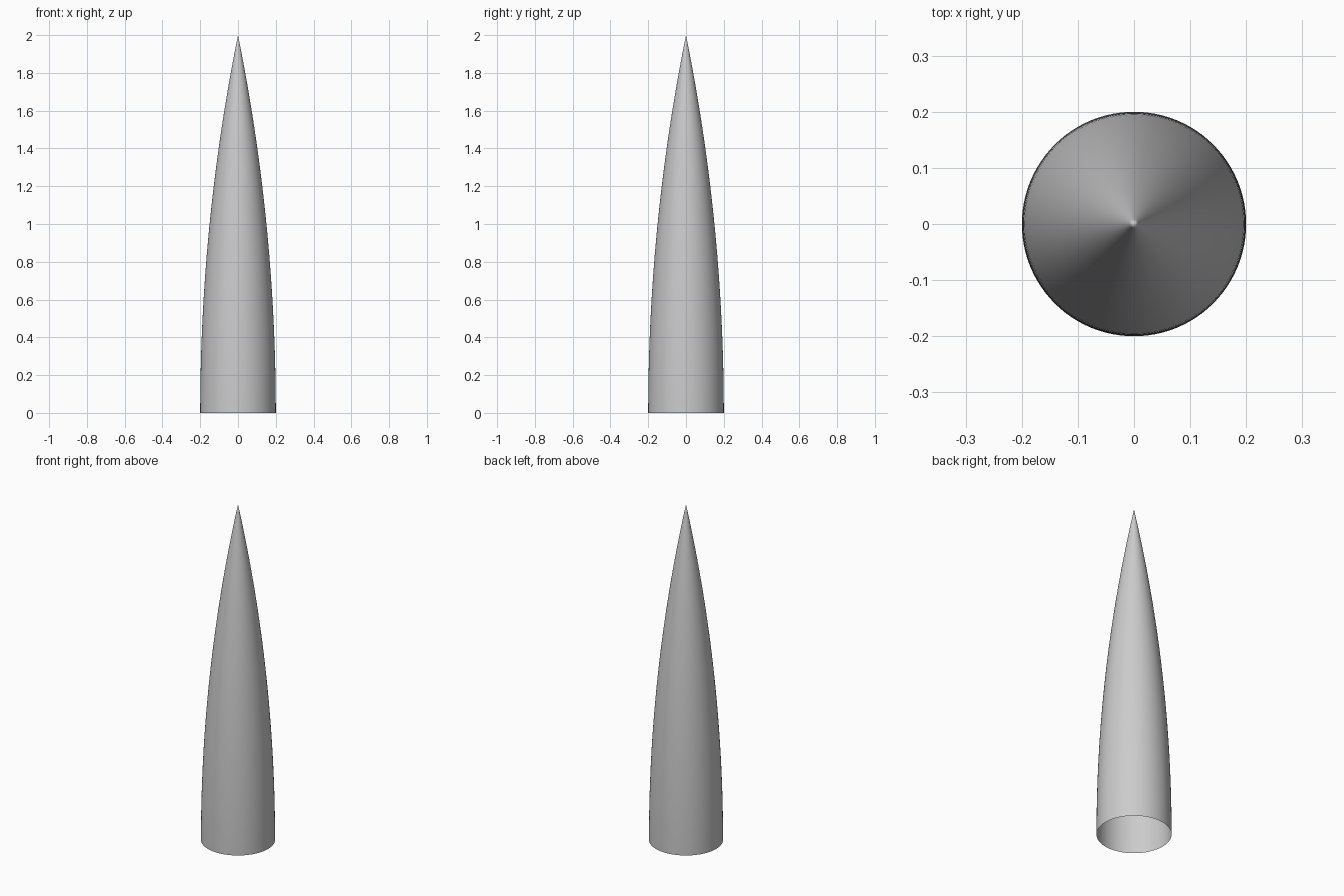
import bpy, bmesh, math

if "Cube" in bpy.data.objects:
    bpy.data.objects.remove(bpy.data.objects["Cube"])

RADIUS, LENGTH = 0.2, 2.0
SIDES, RINGS = 96, 48

# Tangent ogive: circular arc, vertical at the base and pointed at the tip
arc = (RADIUS**2 + LENGTH**2) / (2 * RADIUS)


def ogive_radius(z):
    return math.sqrt(arc**2 - z**2) + RADIUS - arc


# Open-bottomed shell made of stacked rings closed by a tip point
bm = bmesh.new()
rings = []
for i in range(RINGS):
    z = LENGTH * i / RINGS
    r = ogive_radius(z)
    rings.append([bm.verts.new((r * math.cos(math.tau * k / SIDES),
                                r * math.sin(math.tau * k / SIDES), z))
                  for k in range(SIDES)])
tip = bm.verts.new((0, 0, LENGTH))

for k in range(SIDES):
    n = (k + 1) % SIDES
    for low, high in zip(rings, rings[1:]):
        bm.faces.new((low[k], low[n], high[n], high[k]))
    bm.faces.new((rings[-1][k], rings[-1][n], tip))
for face in bm.faces:
    face.smooth = True

mesh = bpy.data.meshes.new("nose_cone")
bm.to_mesh(mesh)
bm.free()
nose_cone = bpy.data.objects.new("nose_cone", mesh)
bpy.context.collection.objects.link(nose_cone)
